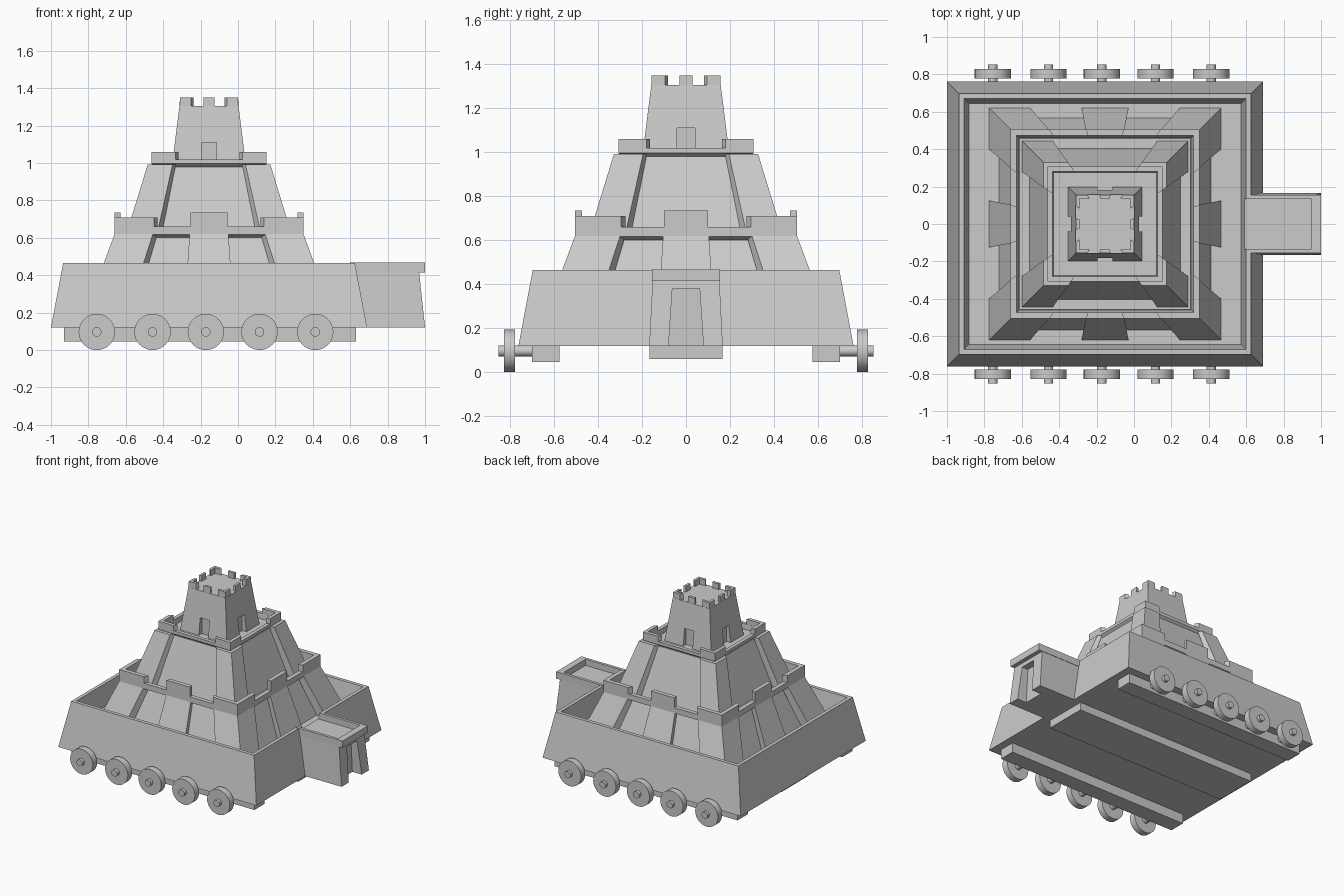
import bpy, bmesh
from math import pi
from mathutils import Matrix

if "Cube" in bpy.data.objects:
    bpy.data.objects.remove(bpy.data.objects["Cube"])

CX = -0.155  # axis of the stepped tower


def finish(name, bm):
    bmesh.ops.recalc_face_normals(bm, faces=bm.faces)
    me = bpy.data.meshes.new(name)
    bm.to_mesh(me)
    bm.free()
    ob = bpy.data.objects.new(name, me)
    bpy.context.collection.objects.link(ob)
    return ob


def rings(name, profile, dx=0, closed=False):
    """Square 'lathe' of (half width, z) points around the tower axis."""
    bm = bmesh.new()
    loops = [[bm.verts.new((CX + sx * (h + dx), sy * h, z))
              for sx, sy in ((-1, -1), (1, -1), (1, 1), (-1, 1))] for h, z in profile]
    pairs = list(zip(loops, loops[1:]))
    if closed:
        pairs.append((loops[-1], loops[0]))
    else:
        bm.faces.new(loops[0])
        bm.faces.new(loops[-1])
    for a, b in pairs:
        for i in range(4):
            j = (i + 1) % 4
            bm.faces.new((a[i], a[j], b[j], b[i]))
    return finish(name, bm)


def prism(bm, front, back, m=Matrix()):
    f = [bm.verts.new(m @ v) for v in map(lambda p: Matrix.Translation(p).translation, front)]
    b = [bm.verts.new(m @ v) for v in map(lambda p: Matrix.Translation(p).translation, back)]
    bm.faces.new(f)
    bm.faces.new(b)
    for i in range(len(f)):
        j = (i + 1) % len(f)
        bm.faces.new((f[i], f[j], b[j], b[i]))


def wall_pieces(name, pieces, k):
    """Slabs (x0,x1,half,z at bottom; same at top) on all four walls, back scaled by k."""
    bm = bmesh.new()
    for q in range(4):
        m = Matrix.Translation((CX, 0, 0)) @ Matrix.Rotation(q * pi / 2, 4, 'Z')
        for a0, a1, h0, z0, b0, b1, h1, z1 in pieces:
            front = [(a0, -h0, z0), (a1, -h0, z0), (b1, -h1, z1), (b0, -h1, z1)]
            prism(bm, front, [(x * k, y * k, z) for x, y, z in front], m)
    return finish(name, bm)


def both(a0, a1, h0, z0, b0, b1, h1, z1):
    return [(a0, a1, h0, z0, b0, b1, h1, z1), (-a1, -a0, h0, z0, -b1, -b0, h1, z1)]


def box(name, x, y, z):
    bm = bmesh.new()
    lo, hi = [[(x[0], y[0], c), (x[1], y[0], c), (x[1], y[1], c), (x[0], y[1], c)] for c in z]
    prism(bm, lo, hi)
    return finish(name, bm)


def cut(ob, cutter):
    mod = ob.modifiers.new("cut", 'BOOLEAN')
    mod.operation = 'DIFFERENCE'
    mod.object = cutter
    cutter.hide_render = True
    cutter.hide_viewport = True


# Lower hull with sunken courtyard, opened towards the gatehouse
hull = rings("lower_hull", [(.762, .12), (.697, .465), (.67, .465), (.645, .31)], dx=.083)
cut(hull, box("walkway_cutter", (.52, .70), (-.135, .135), (.42, .6)))

# Second tier: recessed body, buttresses, parapet
rings("tier_two_body", [(.57, .30), (.458, .612)])
wall_pieces("tier_two_buttresses",
            both(.40, .62, .62, .31, .30, .505, .505, .62)
            + [(-.125, .125, .62, .31, -.104, .104, .505, .62)], .92)
rings("tier_two_parapet", [(.505, .617), (.505, .66), (.472, .66), (.46, .60)], closed=True)
wall_pieces("tier_two_crenels",
            both(.295, .505, .505, .66, .295, .505, .505, .71)
            + [(-.1, .1, .505, .66, -.1, .1, .505, .735)], .935)

# Third tier: recessed body, corner buttresses, parapet
rings("tier_three_body", [(.408, .60), (.294, .98)])
wall_pieces("tier_three_buttresses", both(.28, .445, .445, .61, .195, .328, .328, .992), .91)
rings("tier_three_parapet", [(.308, .997), (.308, 1.02), (.28, 1.02), (.275, .97)], closed=True)
wall_pieces("tier_three_crenels", both(.18, .308, .308, 1.02, .18, .308, .308, 1.06), .91)

# Top tower with a doorway in each side
tower = rings("top_tower", [(.20, .97), (.158, 1.305)])
bm = bmesh.new()
for q in range(4):
    m = Matrix.Translation((CX, 0, 0)) @ Matrix.Rotation(q * pi / 2, 4, 'Z')
    front = [(-.04, -.25, .95), (.04, -.25, .95), (.04, -.25, 1.11), (-.04, -.25, 1.11)]
    prism(bm, front, [(x, -.163, z) for x, y, z in front], m)
cut(tower, finish("tower_door_cutter", bm))
wall_pieces("tower_crenels",
            both(.095, .156, .157, 1.30, .095, .156, .156, 1.35)
            + [(-.03, .03, .157, 1.30, -.03, .03, .156, 1.35)], .87)

# Gatehouse with tapered doorway and parapet
bm = bmesh.new()
prism(bm, [(.60, -.167, .12), (1, -.167, .12), (1, .167, .12), (.60, .167, .12)],
      [(.60, -.152, .42), (.968, -.152, .42), (.968, .152, .42), (.60, .152, .42)])
gate = finish("gatehouse", bm)
bm = bmesh.new()
door = [(1.1, -.08, .11), (1.1, .08, .11), (1.1, .062, .38), (1.1, -.062, .38)]
prism(bm, door, [(.92, y, z) for x, y, z in door])
cut(gate, finish("gate_door_cutter", bm))
box("gate_parapet_front", (.95, 1.0), (-.155, .155), (.415, .468))
for s, side in ((-1, "front"), (1, "back")):
    box("gate_parapet_" + side + "_side", (.60, .96), sorted((s * .133, s * .155)), (.415, .468))

# Chassis beams
box("center_beam", (-.93, .63), (-.167, .167), (.06, .13))
for s in (-1, 1):
    box("side_beam", (-.93, .63), sorted((s * .575, s * .70)), (.046, .13))

# Wheels with axle stubs
for s in (-1, 1):
    for x in (-.755, -.457, -.172, .115, .413):
        for name, r, y0, y1 in (("wheel", .097, .777, .828), ("axle", .025, .70, .853)):
            bpy.ops.mesh.primitive_cylinder_add(
                vertices=32, radius=r, depth=y1 - y0,
                location=(x, s * (y0 + y1) / 2, .097), rotation=(pi / 2, 0, 0))
            ob = bpy.context.object
            ob.name = name
            bpy.ops.object.shade_smooth_by_angle()
